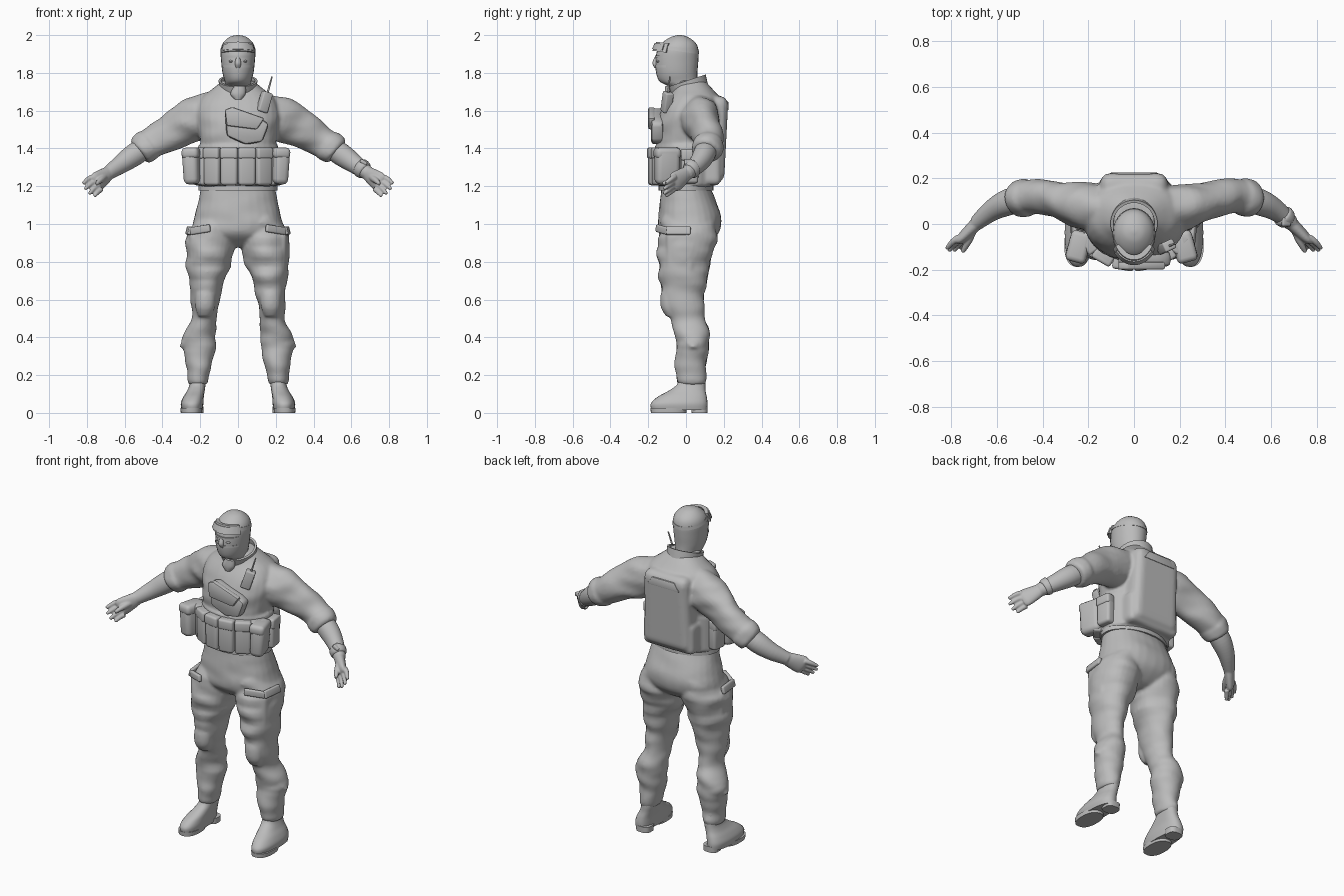
import bpy, bmesh, math
from mathutils import Vector, Matrix, noise

cube = bpy.data.objects.get("Cube")
if cube:
    bpy.data.objects.remove(cube, do_unlink=True)

grey = bpy.data.materials.new("plain_grey")
grey.use_nodes = True
grey.diffuse_color = (0.5, 0.5, 0.5, 1)
grey.node_tree.nodes["Principled BSDF"].inputs["Base Color"].default_value = (0.5, 0.5, 0.5, 1)


def finish(name, bm, angle=40):
    bmesh.ops.recalc_face_normals(bm, faces=bm.faces)
    mesh = bpy.data.meshes.new(name)
    bm.to_mesh(mesh)
    bm.free()
    mesh.materials.append(grey)
    obj = bpy.data.objects.new(name, mesh)
    bpy.context.collection.objects.link(obj)
    bpy.ops.object.select_all(action='DESELECT')
    obj.select_set(True)
    bpy.context.view_layer.objects.active = obj
    bpy.ops.object.shade_smooth_by_angle(angle=math.radians(angle))
    return obj


def fuse(name, parts, voxel, rounds):
    """Melt overlapping parts into one continuous skin."""
    bpy.ops.object.select_all(action='DESELECT')
    for p in parts:
        p.select_set(True)
    bpy.context.view_layer.objects.active = parts[0]
    bpy.ops.object.join()
    obj = parts[0]
    obj.name = name
    remesh = obj.modifiers.new("remesh", 'REMESH')
    remesh.mode, remesh.voxel_size = 'VOXEL', voxel
    relax = obj.modifiers.new("relax", 'SMOOTH')
    relax.iterations = rounds
    for m in ("remesh", "relax"):
        bpy.ops.object.modifier_apply(modifier=m)
    bpy.ops.object.shade_smooth_by_angle(angle=math.radians(50))


def skin(bm, rings, closed=False):
    """Bridge rings of points; cap the ends or join them into a loop."""
    loops = [[bm.verts.new(p) for p in ring] for ring in rings]
    pairs = list(zip(loops, loops[1:]))
    if closed:
        pairs.append((loops[-1], loops[0]))
    for a, b in pairs:
        for i in range(len(a)):
            j = (i + 1) % len(a)
            bm.faces.new((a[i], a[j], b[j], b[i]))
    if not closed:
        bm.faces.new(loops[0])
        bm.faces.new(loops[-1])


def smooth_rows(rows, steps):
    """Catmull-Rom interpolation of the ring table."""
    out = []
    rows = [Vector(r) for r in rows]
    for i in range(len(rows) - 1):
        a, b = rows[max(i - 1, 0)], rows[i]
        c, d = rows[i + 1], rows[min(i + 2, len(rows) - 1)]
        for s in range(steps):
            t = s / steps
            out.append(b + (c - a) * (t / 2) + (a * 2 - b * 5 + c * 4 - d) * (t * t / 2)
                       + (b * 3 - a - c * 3 + d) * (t ** 3 / 2))
    return out + [rows[-1]]


def loft(name, rows, along=False, folds=0.0, sides=28, power=1.0):
    """Rows are x, y, z, half width, half depth; rings lie flat or follow the path."""
    rows = smooth_rows(rows, 5)
    rings = []
    for k, r in enumerate(rows):
        c = Vector(r[:3])
        u, v = Vector((1, 0, 0)), Vector((0, 1, 0))
        if along:
            t = Vector(rows[min(k + 1, len(rows) - 1)][:3]) - Vector(rows[max(k - 1, 0)][:3])
            u = t.cross(Vector((0, 0, 1))).normalized()
            v = u.cross(t).normalized()
        ring = []
        for i in range(sides):
            a = math.tau * i / sides
            ca, sa = math.cos(a), math.sin(a)
            offset = (u * (r[3] * math.copysign(abs(ca) ** power, ca))
                      + v * (r[4] * math.copysign(abs(sa) ** power, sa)))
            p = c + offset
            wave = noise.noise(Vector((p.x * 7, p.y * 7, p.z * 16)))
            ring.append(c + offset * (1 + folds * wave))
        rings.append(ring)
    bm = bmesh.new()
    skin(bm, rings)
    return finish(name, bm, 55)


def trunk(name, rows, **kw):
    """Rows are z, half width, front y, back y."""
    return loft(name, [(0, (f + b) / 2, z, w, (b - f) / 2) for z, w, f, b in rows], **kw)


def box(name, at, size, yaw=0, lean=0, tilt=0, soft=0.012, taper=1.0):
    bm = bmesh.new()
    bmesh.ops.create_cube(bm, size=1)
    for v in bm.verts:
        k = taper if v.co.z > 0 else 1
        v.co = Vector((v.co.x * size[0] * k, v.co.y * size[1], v.co.z * size[2]))
    bmesh.ops.bevel(bm, geom=bm.edges[:], offset=soft, segments=3, affect='EDGES', profile=0.5)
    turn = [Matrix.Rotation(math.radians(d), 4, ax) for d, ax in ((yaw, 'Z'), (tilt, 'X'), (lean, 'Y'))]
    bm.transform(Matrix.Translation(at) @ turn[0] @ turn[1] @ turn[2])
    return finish(name, bm)


def band(name, at, rx, ry, height, spread, thick, tilt=0, flare=0.0):
    """Curved strap round an ellipse, centred on the front."""
    full = spread >= 360
    count = 36 if full else 18
    rings = []
    for i in range(count if full else count + 1):
        a = math.radians(spread * (i / count - 0.5))
        s, c = math.sin(a), -math.cos(a)
        rings.append([((rx + d) * s, (ry + d) * c, z) for d, z in (
            (0, -height / 2), (thick, -height / 2), (thick + flare, height / 2), (flare, height / 2))])
    bm = bmesh.new()
    skin(bm, rings, closed=full)
    bm.transform(Matrix.Translation(at) @ Matrix.Rotation(math.radians(tilt), 4, 'X'))
    return finish(name, bm)


def plate(name, points, front, back, soft=0.01):
    """Outline in x and z, given depth along y."""
    bm = bmesh.new()
    skin(bm, [[(x, y, z) for x, z in points] for y in (front, back)])
    bmesh.ops.bevel(bm, geom=bm.edges[:], offset=soft, segments=2, affect='EDGES', profile=0.5)
    return finish(name, bm)


# Jacket with sleeves, back armour and cummerbund
coat = [trunk("torso", [(1.18, .2, -.13, .13), (1.27, .2, -.14, .14), (1.4, .2, -.15, .15),
                        (1.5, .21, -.155, .17), (1.58, .22, -.14, .185), (1.66, .2, -.1, .18),
                        (1.71, .14, -.07, .145), (1.76, .08, -.05, .1)], folds=.04, power=.85),
        box("back_plate", (0, .128, 1.45), (.32, .17, .46), tilt=-3, soft=.045, taper=.92),
        box("back_lower_pad", (0, .125, 1.3), (.34, .12, .19), soft=.03),
        band("cummerbund", (0, 0, 1.31), .17, .12, .21, 360, .045)]
for s in (1, -1):
    coat.append(loft("sleeve", [(s * .06, .06, 1.62, .08, .085), (s * .2, .078, 1.565, .102, .115),
                                (s * .32, .102, 1.51, .084, .103), (s * .42, .122, 1.45, .078, .084),
                                (s * .5, .115, 1.4, .074, .077)], along=True, folds=.16))
    coat.append(loft("cuff", [(s * .46, .12, 1.425, .07, .07), (s * .475, .118, 1.415, .083, .084),
                              (s * .515, .11, 1.386, .077, .079), (s * .525, .108, 1.378, .06, .06)],
                     along=True, folds=.12))
fuse("jacket", coat, .009, 4)
plate("drag_handle", [(-.11, 1.6), (-.075, 1.65), (.075, 1.65), (.11, 1.6)], .195, .225, .006)

# Trousers with cargo pockets, knee pads and shin folds
cloth = [trunk("seat", [(1.2, .195, -.13, .125), (1.1, .215, -.14, .168), (1.02, .235, -.148, .19),
                        (.95, .24, -.14, .17), (.895, .15, -.08, .11), (.875, .08, -.04, .06)],
               folds=.03, power=.9)]
for s in (1, -1):
    cloth += [
        loft("leg", [(s * .115, .02, 1.04, .1, .145), (s * .14, .01, .93, .13, .155),
                     (s * .155, -.01, .8, .119, .138), (s * .168, -.015, .68, .09, .12),
                     (s * .176, -.012, .58, .072, .107), (s * .181, .01, .5, .067, .091),
                     (s * .2, .03, .42, .084, .093), (s * .205, .035, .34, .085, .088),
                     (s * .208, .025, .25, .068, .082), (s * .212, .028, .18, .056, .078),
                     (s * .212, .03, .15, .045, .065)], folds=.14),
        loft("shin_fold", [(s * .205, .035, .43, .07, .07), (s * .207, .035, .38, .086, .09),
                           (s * .207, .033, .35, .086, .088), (s * .203, .033, .31, .07, .07)], folds=.2),
        loft("torn_cloth", [(s * .25, .02, .41, .03, .05), (s * .28, .03, .37, .022, .035),
                            (s * .297, .04, .345, .014, .02)], sides=10),
        box("cargo_pocket", (s * .225, -.03, .85), (.075, .15, .22), yaw=s * -8, lean=s * 2, soft=.025),
        loft("knee_pad", [(s * .172, -.085, .66, .035, .03), (s * .172, -.09, .63, .052, .044),
                          (s * .174, -.088, .56, .052, .046), (s * .176, -.075, .51, .035, .03)], sides=16)]
fuse("trousers", cloth, .009, 4)
band("belt", (0, 0, 1.195), .195, .13, .035, 360, .015)

# Head, mask and goggles
trunk("head", [(1.66, .065, -.05, .07), (1.725, .066, -.09, .06), (1.755, .07, -.14, .06),
               (1.8, .082, -.158, .06), (1.86, .089, -.162, .065), (1.92, .092, -.152, .066),
               (1.96, .078, -.125, .05), (1.99, .045, -.08, .01), (2.0, .008, -.04, -.025)])
loft("nose", [(0, -.152, 1.89, .008, .01), (0, -.163, 1.852, .016, .015), (0, -.155, 1.825, .012, .01)], sides=12)
band("mask_brow", (0, -.048, 1.885), .087, .111, .012, 120, .006)
band("mask_cheek_edge", (0, -.05, 1.835), .083, .108, .012, 120, .006)
band("goggle_strap", (0, -.043, 1.925), .086, .107, .02, 360, .008, tilt=-8, flare=-.004)
band("goggle_frame", (0, -.045, 1.924), .082, .108, .05, 125, .022, tilt=-8, flare=-.014)
band("goggle_lens", (0, -.045, 1.924), .082, .108, .034, 105, .026, tilt=-8, flare=-.01)
for s in (1, -1):
    loft("eye", [(s * .034, -.142, 1.87, .006, .006), (s * .034, -.145, 1.861, .015, .012),
                 (s * .034, -.142, 1.852, .006, .006)], sides=12)

# Collar, standing up at the nape, and neck scarf
band("collar", (0, .012, 1.73), .084, .088, .06, 360, .013, tilt=18, flare=.006)
loft("scarf_knot", [(.01, -.09, 1.73, .03, .02), (0, -.092, 1.69, .04, .022), (0, -.09, 1.66, .02, .02)], sides=14)

# Chest pouch and radio
chest = [(-.07, 1.6), (-.03, 1.615), (.12, 1.56), (.165, 1.53), (.13, 1.435), (.04, 1.42), (-.06, 1.465)]
plate("chest_pouch", chest, -.185, -.12, .018)
plate("chest_pouch_flap", [(-.07, 1.605), (-.03, 1.62), (.14, 1.56), (.1, 1.5), (-.06, 1.52)], -.2, -.165, .01)
box("radio", (.14, -.1, 1.645), (.055, .045, .11), lean=18, yaw=25, soft=.008)
loft("antenna", [(.155, -.095, 1.69, .006, .006), (.18, -.085, 1.78, .004, .004)], sides=8)

# Belt pouches follow the waist
for deg in (-62, -37, -12, 12, 37, 62, 96, -96):
    a = math.radians(deg)
    x, y = .212 * math.sin(a), -.163 * math.cos(a)
    yaw = math.degrees(math.atan2(math.sin(a) / .212, math.cos(a) / .163))
    tall = .2 if abs(deg) < 90 else .18
    box("belt_pouch", (x, y, 1.305), (.09, .075, tall), yaw=yaw, soft=.016, taper=1.04)
    n = Vector((math.sin(math.radians(yaw)), -math.cos(math.radians(yaw)), 0)) * .014
    box("pouch_flap", (x + n.x, y + n.y, 1.275 + tall / 2), (.094, .056, .06), yaw=yaw, soft=.012)

for s, out in ((1, .22), (-1, .242)):
    # Side utility pouches
    box("side_pouch", (s * out, -.1, 1.305), (.08, .13, .19), yaw=s * 15, lean=s * 3, soft=.028, taper=1.1)
    box("side_pouch_flap", (s * out, -.1, 1.375), (.092, .137, .06), yaw=s * 15, lean=s * 3, soft=.022)

    # Bare forearm and spread hand
    arm = [loft("forearm", [(s * .47, .115, 1.42, .057, .057), (s * .55, .095, 1.366, .058, .06),
                            (s * .62, .06, 1.316, .047, .05), (s * .69, .003, 1.267, .033, .037)], along=True),
           loft("palm", [(s * .675, .015, 1.277, .03, .034), (s * .71, -.02, 1.25, .028, .046),
                         (s * .745, -.055, 1.224, .024, .054), (s * .76, -.068, 1.212, .014, .044)], along=True)]
    tips = [(.82, -.108, 1.215), (.81, -.118, 1.185), (.787, -.118, 1.16), (.76, -.108, 1.147)]
    for k, (tx, ty, tz) in enumerate(tips):
        root = Vector((s * (.765 - .014 * k), -.058 - .002 * k, 1.25 - .022 * k))
        tip = Vector((s * tx, ty, tz))
        mid = (root + tip) / 2 + Vector((0, .005, .005))
        arm.append(loft("finger", [(*root, .015, .015), (*mid, .014, .014), (*tip, .009, .009)],
                        along=True, sides=10))
    arm.append(loft("thumb", [(s * .705, -.025, 1.25, .02, .02), (s * .725, -.075, 1.235, .017, .017),
                              (s * .75, -.122, 1.212, .01, .01)], along=True, sides=10))
    fuse("bare_arm", arm, .005, 3)

    # Pocket flaps
    box("cargo_flap", (s * .258, -.04, .965), (.022, .13, .045), yaw=s * -6, lean=s * -14, soft=.008)
    box("front_pocket_flap", (s * .2, -.124, .97), (.12, .022, .04), yaw=s * 30, lean=s * 8, soft=.008)

    # Boot and two-part sole
    loft("boot", [(s * .243, -.036, .015, .055, .148), (s * .243, -.036, .05, .06, .15),
                  (s * .235, -.02, .085, .054, .13), (s * .222, .008, .12, .046, .095),
                  (s * .213, .03, .16, .042, .072), (s * .212, .03, .23, .045, .07)], power=.85)
    loft("front_sole", [(s * .247, -.092, 0, .056, .094), (s * .247, -.092, .025, .058, .096)], power=.85)
    loft("heel", [(s * .228, .072, 0, .045, .042), (s * .228, .072, .035, .046, .043)], power=.7)

# Wrist watch on the left arm
loft("watch_strap", [(.645, .042, 1.3, .03, .03), (.65, .037, 1.297, .047, .05),
                     (.67, .02, 1.283, .043, .046), (.675, .016, 1.279, .03, .03)], along=True)
box("watch_face", (.665, .01, 1.327), (.04, .04, .02), lean=32, soft=.006)
